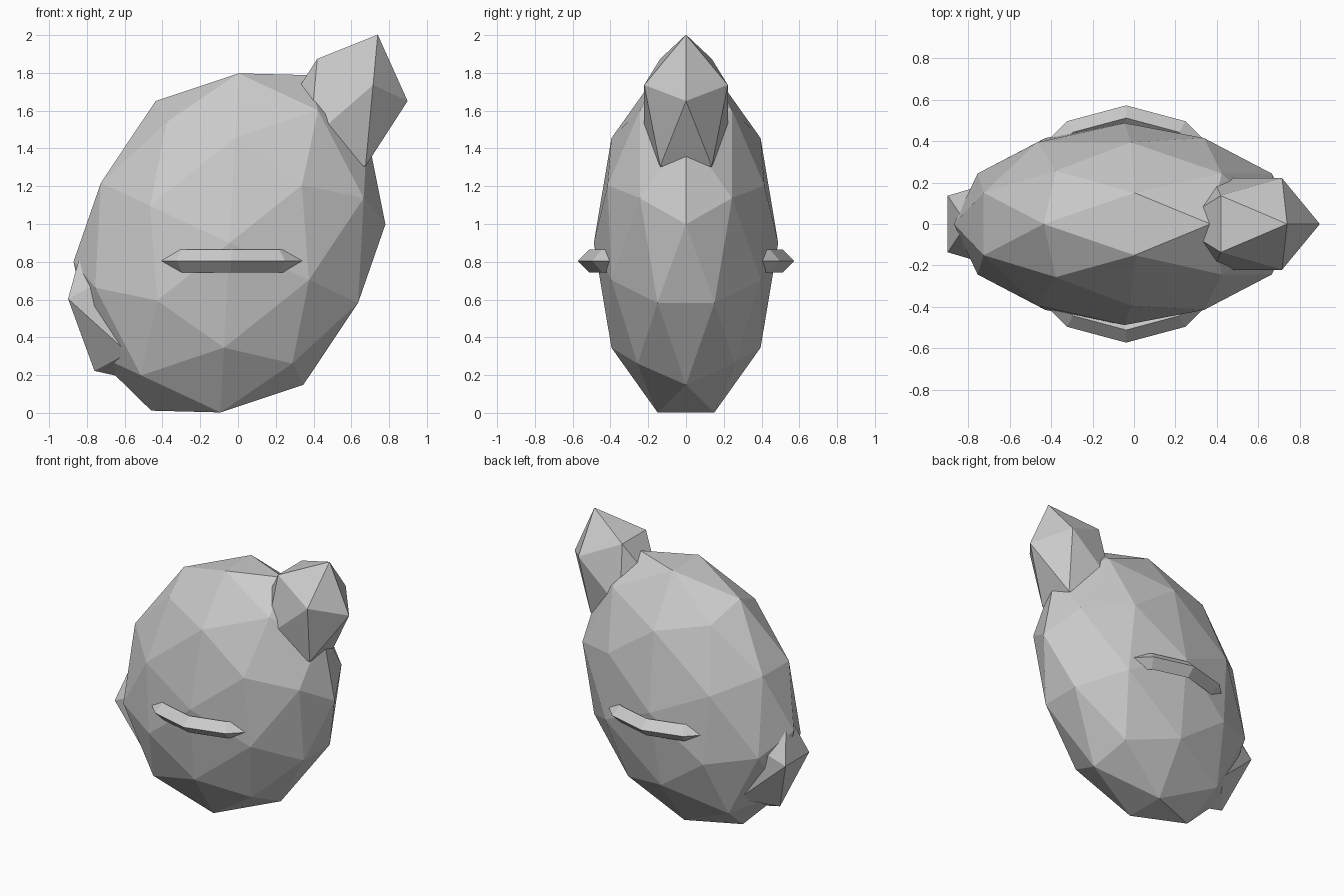
import bpy
from math import radians

if "Cube" in bpy.data.objects:
    bpy.data.objects.remove(bpy.data.objects["Cube"])


def ico(name, subdivisions, location, scale, tilt):
    bpy.ops.mesh.primitive_ico_sphere_add(
        subdivisions=subdivisions, radius=1, location=location,
        rotation=(0, radians(tilt), 0))
    ob = bpy.context.object
    ob.name = name
    ob.scale = scale
    return ob


# Leaning faceted body
ico("body", 2, (-0.045, 0, 0.90), (0.79, 0.488, 0.98), 25)

# Head at the upper right, tail at the lower left
ico("head", 1, (0.5475, 0, 1.59), (0.326, 0.26, 0.455), 25)
ico("tail", 1, (-0.597, 0, 0.537), (0.326, 0.26, 0.45), -28)

# Ring through the body whose exposed arcs form the side ridges
bpy.ops.mesh.primitive_torus_add(
    major_segments=12, minor_segments=4, major_radius=0.512,
    minor_radius=0.061, location=(-0.038, 0, 0.805))
bpy.context.object.name = "side_ridges"
for p in bpy.context.object.data.polygons:
    p.use_smooth = False
